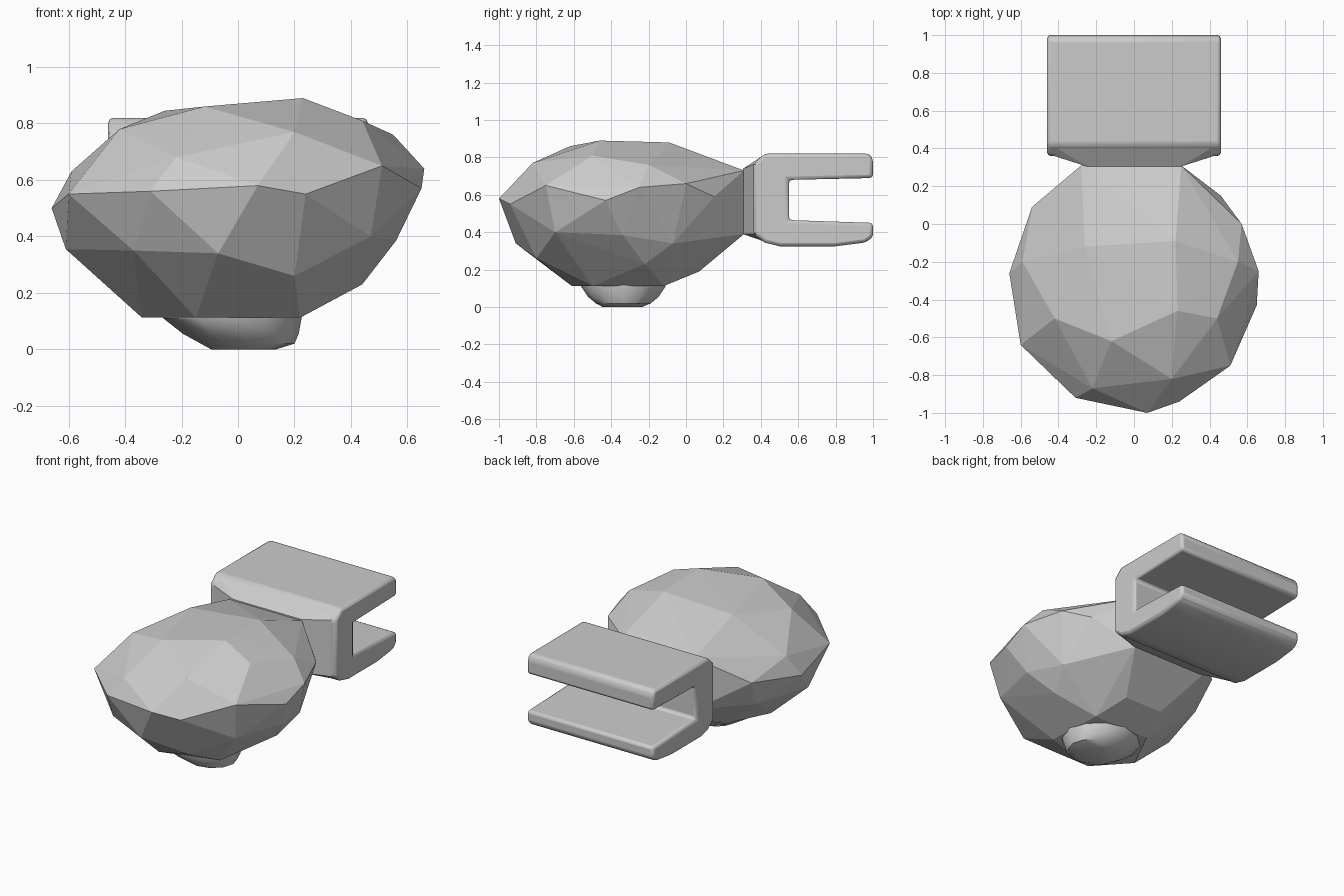
import bpy, bmesh, math
from mathutils import Vector

if "Cube" in bpy.data.objects:
    bpy.data.objects.remove(bpy.data.objects["Cube"])


def new_object(name, bm):
    bmesh.ops.recalc_face_normals(bm, faces=bm.faces[:])
    mesh = bpy.data.meshes.new(name)
    bm.to_mesh(mesh)
    bm.free()
    ob = bpy.data.objects.new(name, mesh)
    bpy.context.collection.objects.link(ob)
    return ob


def hull(name, points):
    bm = bmesh.new()
    for p in points:
        bm.verts.new(p)
    res = bmesh.ops.convex_hull(bm, input=bm.verts[:])
    junk = {g for g in res["geom_interior"] + res["geom_unused"]
            if isinstance(g, bmesh.types.BMVert) and g.is_valid}
    bmesh.ops.delete(bm, geom=list(junk), context='VERTS')
    return new_object(name, bm)


def smooth(ob, angle):
    bpy.ops.object.select_all(action='DESELECT')
    ob.select_set(True)
    bpy.context.view_layer.objects.active = ob
    bpy.ops.object.shade_smooth_by_angle(angle=math.radians(angle))


# Boulder body: irregular facet rings, wrapped by a convex hull
crown = [(-.12, -.62, .86), (.23, -.46, .89), (.22, -.09, .88), (-.26, -.12, .845)]
shoulder = [(.2, -.82, .77), (-.22, -.87, .68), (-.42, -.5, .78), (.44, -.5, .81),
            (.55, -.2, .76), (-.59, -.2, .63), (.25, .31, .73), (-.28, .31, .73)]
waist = [(.07, -1, .58), (.24, -.94, .55), (.51, -.75, .65), (.65, -.43, .57),
         (.66, -.25, .64), (.57, 0, .66), (.46, .15, .59), (-.54, .09, .55),
         (-.66, -.26, .5), (-.6, -.64, .55), (-.31, -.92, .56)]
belly = [(-.07, -.91, .34), (.2, -.8, .26), (.47, -.7, .4), (.56, -.34, .385),
         (.5, -.07, .34), (.25, .31, .39), (-.28, .31, .39), (-.5, -.02, .36),
         (-.61, -.4, .355), (-.37, -.77, .35)]
base = [(-.34, -.4, .112), (-.15, -.61, .112), (.22, -.5, .112), (.2, -.12, .112),
        (-.2, -.12, .112), (.44, -.22, .23), (-.15, .07, .19), (.12, .07, .19)]
body = hull("boulder_body", crown + shoulder + waist + belly + base)

# Foot: rounded, slightly skewed stub under the body
rings = [(-.02, -.335, .16, .25), (-.02, -.335, .11, .245),
         (.01, -.335, .055, .205), (.04, -.335, .02, .16), (.02, -.34, 0, .115)]
foot = hull("foot", [(cx + r * math.cos(k * math.tau / 12),
                      cy + .92 * r * math.sin(k * math.tau / 12), z)
                     for cx, cy, z, r in rings for k in range(12)])
smooth(foot, 35)

# Bracket: C-shaped channel, extruded along x with rounded edges
profile = [(.36, .39), (.42, .345), (.50, .325), (.80, .325), (.96, .345), (1.0, .375),
           (1.0, .45), (.55, .465), (.55, .68), (1.0, .69),
           (1.0, .79), (.98, .82), (.42, .82), (.36, .765)]
bm = bmesh.new()
face = bm.faces.new([bm.verts.new((-.46, y, z)) for y, z in profile])
ext = bmesh.ops.extrude_face_region(bm, geom=[face])
bmesh.ops.translate(bm, vec=Vector((.92, 0, 0)),
                    verts=[g for g in ext["geom"] if isinstance(g, bmesh.types.BMVert)])
bracket = new_object("bracket", bm)
bev = bracket.modifiers.new("rounding", 'BEVEL')
bev.width = .02
bev.segments = 2
bev.limit_method = 'ANGLE'
bev.angle_limit = math.radians(25)
smooth(bracket, 30)

# Neck: shallow wedge joining the bracket to the body
neck = hull("neck", [(sx * x, y, z) for sx in (-1, 1)
                     for x, y, z in ((.455, .37, .39), (.455, .37, .765), (.25, .305, .39),
                                     (.25, .305, .74), (.44, .42, .35), (.44, .42, .815))])
